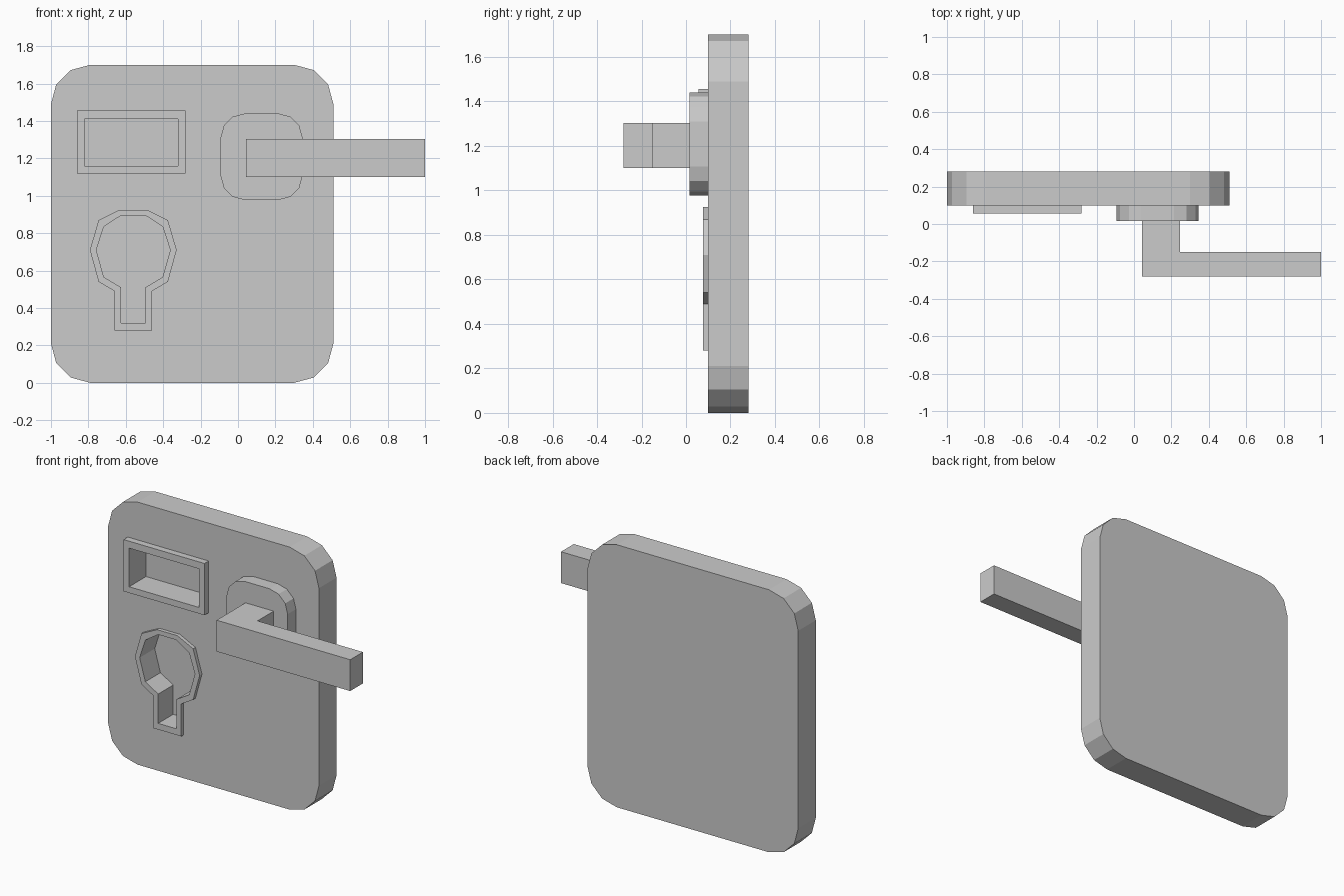
import bpy, bmesh
from math import cos, sin, pi
from mathutils import Vector

if "Cube" in bpy.data.objects:
    bpy.data.objects.remove(bpy.data.objects["Cube"])


def extrude(name, points, depth):
    """Solid from a closed loop of 3D points pushed along a depth vector."""
    bm = bmesh.new()
    face = bm.faces.new([bm.verts.new(p) for p in points])
    new = bmesh.ops.extrude_face_region(bm, geom=[face])["geom"]
    bmesh.ops.translate(bm, vec=Vector(depth),
                        verts=[v for v in new if isinstance(v, bmesh.types.BMVert)])
    bmesh.ops.recalc_face_normals(bm, faces=bm.faces[:])
    mesh = bpy.data.meshes.new(name)
    bm.to_mesh(mesh)
    bm.free()
    obj = bpy.data.objects.new(name, mesh)
    bpy.context.collection.objects.link(obj)
    return obj


def panel(name, outline, y0, y1):
    """Extrude an x-z outline between two y positions."""
    return extrude(name, [(x, y0, z) for x, z in outline], (0, y1 - y0, 0))


def rect(x0, x1, z0, z1):
    return [(x0, z0), (x1, z0), (x1, z1), (x0, z1)]


def rounded(x0, x1, z0, z1, r, seg=3):
    centres = [(x1 - r, z1 - r), (x0 + r, z1 - r), (x0 + r, z0 + r), (x1 - r, z0 + r)]
    return [(cx + r * cos(a), cz + r * sin(a))
            for q, (cx, cz) in enumerate(centres)
            for a in [(q + i / seg) * pi / 2 for i in range(seg + 1)]]


def mirrored(half, cx):
    """Mirror half an outline (offset, z) about x = cx."""
    return [(cx + d, z) for d, z in half] + [(cx - d, z) for d, z in reversed(half)]


def cut(obj, cutter):
    mod = obj.modifiers.new("cut", "BOOLEAN")
    mod.operation, mod.solver, mod.object = "DIFFERENCE", "EXACT", cutter
    cutter.hide_render = True
    cutter.hide_set(True)


# Back plate
plate = panel("lock_plate", rounded(-1, 0.51, 0, 1.70, 0.21), 0.10, 0.28)

# Raised window frame and its recess
window = panel("window_frame", rect(-0.86, -0.28, 1.12, 1.455), 0.057, 0.10)
window_cutter = panel("window_cutter", rect(-0.82, -0.32, 1.16, 1.41), -0.05, 0.23)

# Raised keyhole rim and its recess
outer = [(0.073, 0.925), (0.185, 0.87), (0.232, 0.71), (0.185, 0.54), (0.10, 0.49), (0.10, 0.28)]
inner = [(0.065, 0.895), (0.157, 0.835), (0.198, 0.71), (0.157, 0.565), (0.065, 0.51), (0.065, 0.32)]
keyhole = panel("keyhole_rim", mirrored(outer, -0.56), 0.076, 0.10)
keyhole_cutter = panel("keyhole_cutter", mirrored(inner, -0.56), -0.05, 0.23)

for part, cutter in [(plate, window_cutter), (window, window_cutter),
                     (plate, keyhole_cutter), (keyhole, keyhole_cutter)]:
    cut(part, cutter)

# Handle base
panel("handle_base", rounded(-0.093, 0.345, 0.977, 1.44, 0.13), 0.015, 0.10)

# L-shaped lever handle
lever = [(0.043, 0.015), (0.043, -0.28), (1.0, -0.28), (1.0, -0.15), (0.245, -0.15), (0.245, 0.015)]
extrude("lever_handle", [(x, y, 1.10) for x, y in lever], (0, 0, 0.203))
